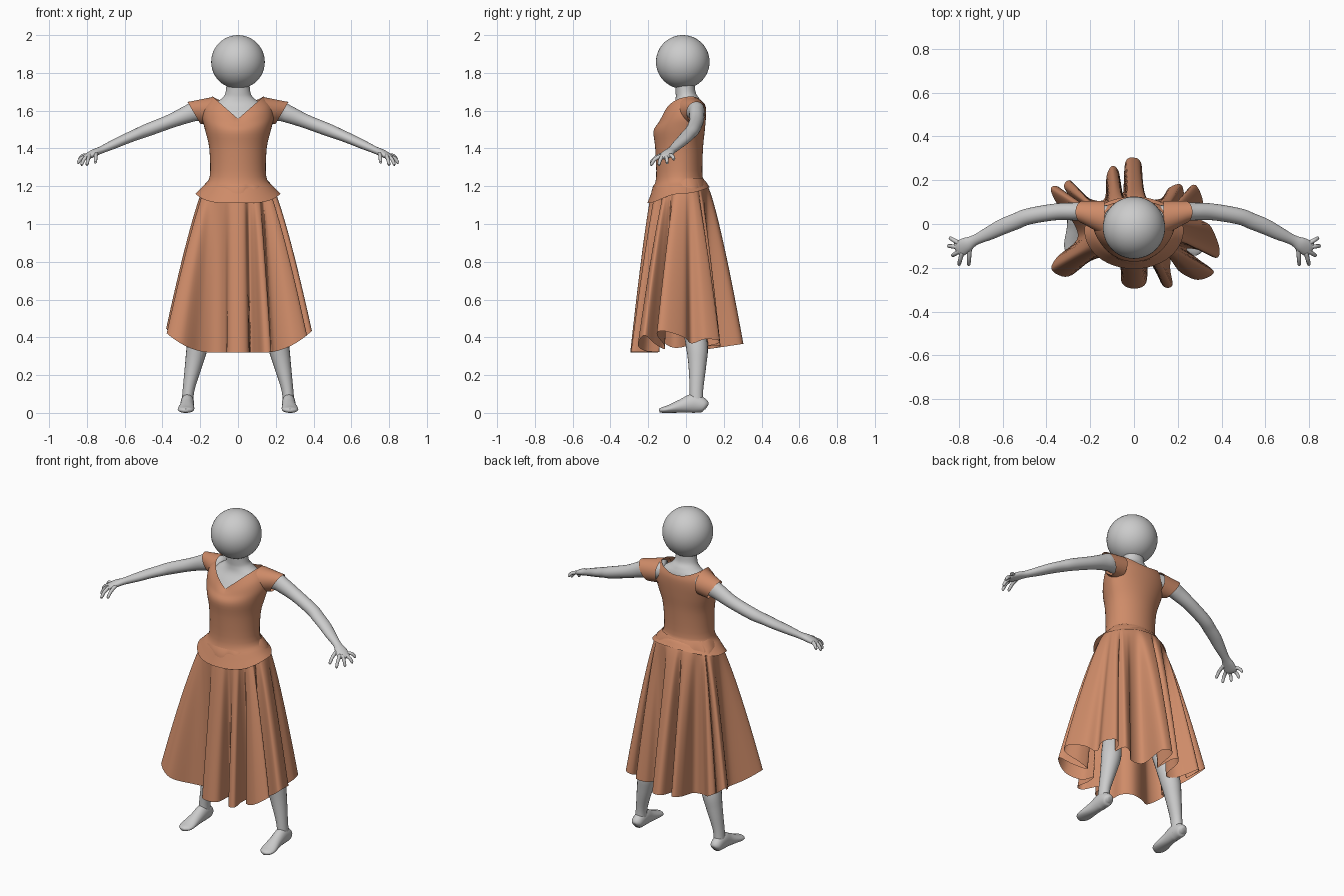
import bpy, bmesh, math
from mathutils import Vector

cloth = bpy.data.materials.new("cloth")
cloth.diffuse_color = (0.62, 0.26, 0.14, 1)


def spline(pts, n, closed=False):
    """Catmull-Rom through tuples of any length, n samples per span."""
    m, out = len(pts), []
    for i in range(m if closed else m - 1):
        ids = [i - 1, i, i + 1, i + 2]
        a, b, c, d = [pts[k % m] if closed else pts[min(max(k, 0), m - 1)] for k in ids]
        for j in range(n):
            t = j / n
            out.append(tuple(0.5 * (2*q + (r - p)*t + (2*p - 5*q + 4*r - s)*t*t + (3*q - p - 3*r + s)*t**3)
                             for p, q, r, s in zip(a, b, c, d)))
    if not closed:
        out.append(tuple(pts[-1]))
    return out


def loft(name, rings, caps=False, mat=None, sharp=False):
    """Skin a list of closed rings."""
    bm = bmesh.new()
    vs = [[bm.verts.new(p) for p in r] for r in rings]
    n = len(rings[0])
    for a, b in zip(vs, vs[1:]):
        for i in range(n):
            bm.faces.new((a[i], a[(i + 1) % n], b[(i + 1) % n], b[i]))
    if caps:
        bm.faces.new(vs[0])
        bm.faces.new(vs[-1])
    bmesh.ops.recalc_face_normals(bm, faces=bm.faces)
    me = bpy.data.meshes.new(name)
    bm.to_mesh(me)
    bm.free()
    me.shade_smooth()
    ob = bpy.data.objects.new(name, me)
    bpy.context.collection.objects.link(ob)
    if mat:
        me.materials.append(mat)
    return ob


def tube(name, pts, ref, side, n=20, steps=5):
    """Sweep ellipses along (x, y, z, ru, rv) points."""
    path = spline(pts, steps)
    P = [Vector(p[:3]) for p in path]
    rings = []
    for i, p in enumerate(path):
        t = (P[min(i + 1, len(P) - 1)] - P[max(i - 1, 0)]).normalized()
        u = t.cross(Vector(ref)).normalized()
        v = u.cross(t)
        ring = []
        for k in range(n):
            a = math.tau * k / n
            q = P[i] + u * p[3] * math.cos(a) + v * p[4] * math.sin(a)
            ring.append((q.x * side, q.y, max(q.z, 0)))
        rings.append(ring)
    return loft(name, rings, True)


def body_ring(rx, yf, ys, yb, zf, zs, zb, power=2, n=64):
    """Ring round the body with separate front, side and back depth and height."""
    ring = []
    for k in range(n):
        a = math.tau * k / n
        c, s = math.cos(a), math.sin(a)
        y = ys + (yb - ys) * s if s > 0 else ys + (yf - ys) * -s
        z0, w = (zb, abs(c) ** 2) if s > 0 else (zf, abs(c) ** power)
        ring.append((rx * c, y, z0 + (zs - z0) * w))
    return ring


# Head
bpy.ops.mesh.primitive_uv_sphere_add(segments=48, ring_count=24, radius=0.142, location=(0, -0.017, 1.858))
bpy.context.object.name = "head"
bpy.context.object.data.shade_smooth()

# Torso and neck: z, half width, front y, back y
torso = [(0.9, 0.10, -0.08, 0.07), (0.98, 0.165, -0.12, 0.10), (1.1, 0.165, -0.13, 0.09),
         (1.25, 0.13, -0.125, 0.07), (1.4, 0.14, -0.14, 0.075), (1.5, 0.16, -0.145, 0.085),
         (1.58, 0.17, -0.10, 0.09), (1.63, 0.135, -0.065, 0.085), (1.665, 0.085, -0.055, 0.07),
         (1.7, 0.065, -0.055, 0.05), (1.78, 0.06, -0.06, 0.045)]
loft("torso", [body_ring(r, f, (f + b) / 2, b, z, z, z) for z, r, f, b in spline(torso, 5)], True)

# Limbs, mirrored
for s, tag in ((1, "left"), (-1, "right")):
    tube(tag + "_leg", [(.09, -.01, .98, .085, .1), (.115, 0, .85, .08, .09), (.15, .005, .7, .066, .072),
                        (.178, .025, .52, .052, .055), (.213, .057, .36, .056, .058),
                        (.236, .06, .25, .045, .047), (.262, .055, .12, .031, .036),
                        (.268, .055, .03, .033, .038)], (0, 1, 0), s)
    tube(tag + "_foot", [(.268, .11, .03, .015, .015), (.268, .095, .038, .032, .036), (.268, .04, .05, .036, .05),
                         (.27, -.02, .037, .037, .037), (.275, -.09, .021, .044, .021),
                         (.277, -.125, .015, .036, .015), (.277, -.142, .012, .012, .009)], (0, 0, 1), s)
    tube(tag + "_arm", [(.12, .03, 1.61, .055, .055), (.22, .055, 1.597, .044, .052), (.27, .057, 1.58, .041, .046),
                        (.36, .055, 1.543, .038, .037), (.48, .035, 1.497, .037, .034),
                        (.54, .012, 1.473, .037, .03), (.6, -.012, 1.448, .036, .027),
                        (.66, -.042, 1.421, .031, .024), (.725, -.073, 1.392, .024, .019),
                        (.765, -.095, 1.375, .034, .019), (.8, -.115, 1.356, .036, .014),
                        (.812, -.122, 1.35, .02, .006)], (0, 0, 1), s)
    tips = [(.755, -.19, 1.325), (.8, -.188, 1.312), (.83, -.145, 1.312), (.85, -.1, 1.322), (.843, -.062, 1.342)]
    roots = [(.75, -.105, 1.376), (.785, -.13, 1.362), (.795, -.122, 1.36), (.8, -.105, 1.36), (.795, -.09, 1.364)]
    for i, (a, b) in enumerate(zip(roots, tips)):
        a, b = Vector(a), Vector(b)
        m = a.lerp(b, 0.6) + Vector((0, 0, 0.01))
        tube(f"{tag}_finger_{i + 1}", [(*a, .011, .011), (*m, .0095, .0095), (*a.lerp(b, .93), .008, .008),
                                       (*b, .003, .003)], (0, 0, 1), s, 10, 4)
    # Cap sleeve, cut on a slant
    rings = []
    for j in range(7):
        t = j / 6
        ring = []
        for k in range(32):
            c, v = math.cos(math.tau * k / 32), math.sin(math.tau * k / 32)
            x = .135 + (.098 + .034 * v) * t
            ring.append((s * x, .025 + .03 * t + (.08 - .029 * t) * c, 1.6 - .012 * t + (.072 - .014 * t) * v))
        rings.append(ring)
    loft(tag + "_cap_sleeve", rings, mat=cloth)

# Bodice with flared peplum and V neckline: rx, front/side/back y, front/side/back z, power
sections = [(.226, -.205, -.03, .125, 1.11, 1.16, 1.195, 4), (.185, -.178, -.03, .105, 1.18, 1.2, 1.225, 3),
            (.15, -.158, -.03, .087, 1.25, 1.25, 1.255, 2), (.152, -.163, -.02, .09, 1.4, 1.4, 1.4, 2),
            (.175, -.172, 0, .1, 1.49, 1.5, 1.5, 2), (.19, -.15, .015, .106, 1.53, 1.57, 1.57, 1.5),
            (.178, -.137, .025, .106, 1.545, 1.63, 1.61, 1.2), (.135, -.122, .03, .1, 1.557, 1.675, 1.635, 1)]
loft("bodice", [body_ring(*p) for p in spline(sections, 4)], mat=cloth)

# Skirt: hem outline seen from above, one lobe per line
hem = [(-.055, -.27), (0, -.295), (.055, -.27), (.065, -.17),
       (.1, -.22), (.135, -.285), (.175, -.28), (.165, -.2), (.175, -.14),
       (.2, -.21), (.29, -.255), (.365, -.22), (.3, -.165), (.24, -.115),
       (.3, -.12), (.375, -.155), (.39, -.11), (.35, -.01), (.295, .03), (.315, .1),
       (.285, .175), (.25, .165), (.235, .115),
       (.215, .18), (.16, .165), (.12, .115), (.04, .13),
       (.035, .27), (0, .303), (-.04, .28), (-.05, .14),
       (-.07, .24), (-.1, .265), (-.125, .22), (-.135, .115), (-.2, .115),
       (-.255, .165), (-.295, .2), (-.32, .17), (-.285, .11),
       (-.345, .17), (-.38, .16), (-.35, .09), (-.28, .01), (-.26, -.07),
       (-.35, -.15), (-.375, -.21), (-.3, -.24), (-.2, -.17), (-.12, -.15), (-.065, -.19)]
outline = spline(hem, 6, True)
N = len(outline)
# Smoothed polar angles link the hem to the waist
ang = [math.atan2(y, x) for x, y in outline]
for i in range(1, N):
    ang[i] = ang[i - 1] + (ang[i] - ang[i - 1] + math.pi) % math.tau - math.pi
K = 14
soft = [sum(ang[k % N] + math.tau * (k // N) for k in range(i - K, i + K + 1)) / (2 * K + 1) for i in range(N)]
rows = []
for t in [-0.05] + [r / 28 for r in range(29)]:
    w, shrink = max(t, 0) ** 0.8, 0.8 if t < 0 else 1
    ring = []
    for (hx, hy), a in zip(outline, soft):
        wx, wy = .185 * math.cos(a) * shrink, math.sin(a) * (.115 if math.sin(a) > 0 else .175) * shrink
        hz = .32 + 1.8 * max(0, abs(hx) - .14) ** 2 + .15 * max(0, hy)
        ring.append((wx + (hx - wx) * w, wy + (hy - wy) * w, 1.2 + (hz - 1.2) * t))
    rows.append(ring)
loft("skirt", rows, mat=cloth)
